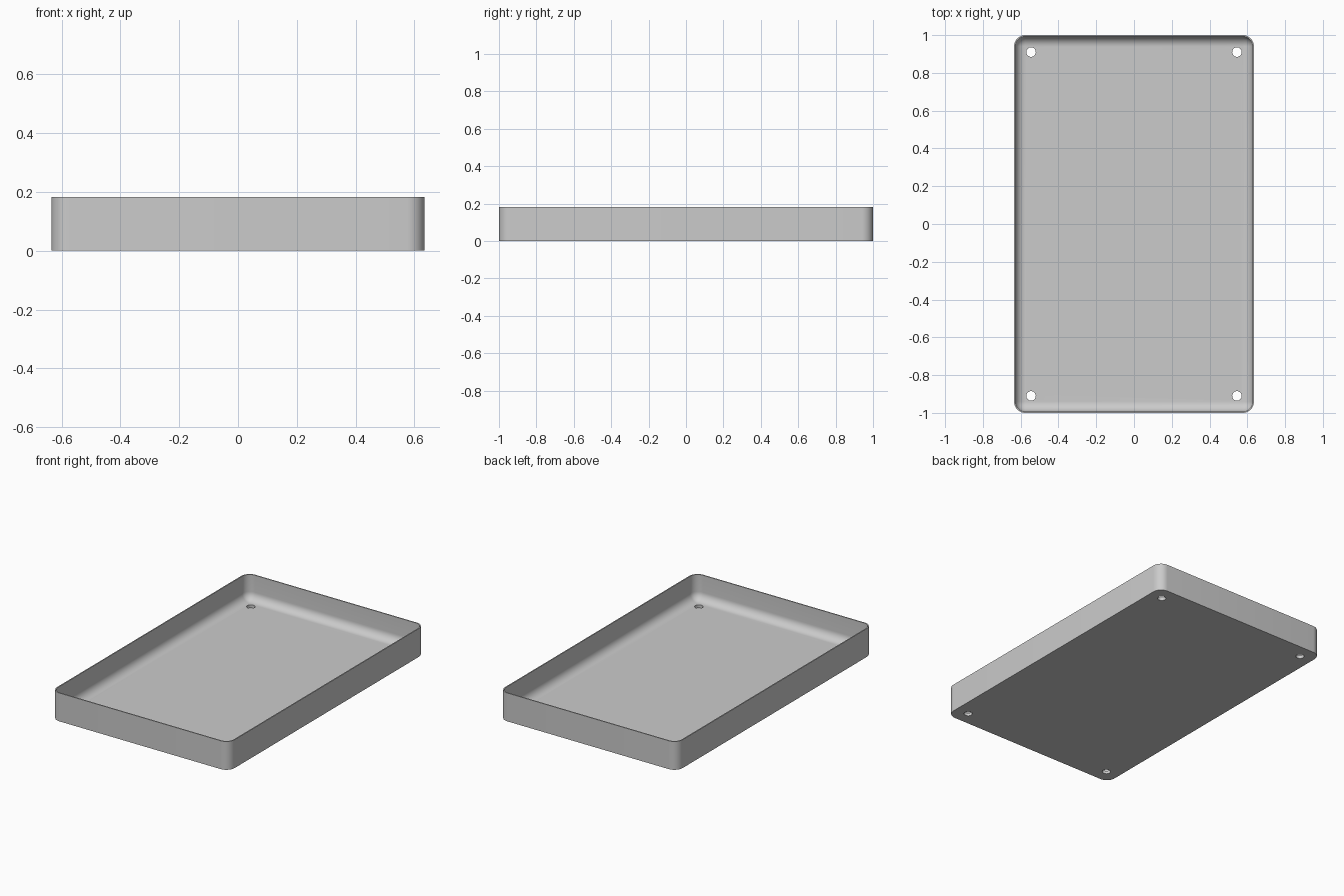
import bpy, bmesh, math

cube = bpy.data.objects.get("Cube")
if cube:
    bpy.data.objects.remove(cube, do_unlink=True)

HALF_X, HALF_Y, HEIGHT = 0.635, 1.0, 0.183
CORNER, WALL, FLOOR = 0.06, 0.007, 0.02
INNER = CORNER - WALL          # inner corner radius, also the floor fillet radius
STEPS = 10

grey = bpy.data.materials.new("plain grey")
grey.use_nodes = True
colour = (0.6, 0.6, 0.6, 1)
grey.diffuse_color = colour
grey.node_tree.nodes["Principled BSDF"].inputs["Base Color"].default_value = colour


def ring(bm, inset, z):
    """Rounded rectangle of vertices, inset from the outer wall."""
    r = max(CORNER - inset, 0.0)
    verts = []
    for q, (sx, sy) in enumerate([(1, 1), (-1, 1), (-1, -1), (1, -1)]):
        for i in range(STEPS + 1):
            a = math.pi / 2 * (q + i / STEPS)
            verts.append(bm.verts.new((sx * (HALF_X - CORNER) + r * math.cos(a),
                                       sy * (HALF_Y - CORNER) + r * math.sin(a), z)))
    return verts


# Tray: outer wall, rim, inner wall, then a rounded fillet down to the floor
bm = bmesh.new()
levels = [(0, 0), (0, HEIGHT), (WALL, HEIGHT)]
for i in range(STEPS + 1):
    t = math.pi / 2 * i / STEPS
    levels.append((WALL + INNER * (1 - math.cos(t)), FLOOR + INNER * (1 - math.sin(t))))
rings = [ring(bm, inset, z) for inset, z in levels]
for low, high in zip(rings, rings[1:]):
    for i in range(len(low)):
        j = (i + 1) % len(low)
        bm.faces.new((low[i], low[j], high[j], high[i]))
bm.faces.new(rings[0][::-1])
bm.faces.new(rings[-1])
bmesh.ops.remove_doubles(bm, verts=bm.verts, dist=1e-5)
bmesh.ops.recalc_face_normals(bm, faces=bm.faces)
mesh = bpy.data.meshes.new("tray")
bm.to_mesh(mesh)
bm.free()
mesh.materials.append(grey)
tray = bpy.data.objects.new("tray", mesh)
bpy.context.collection.objects.link(tray)

# Screw holes through the floor near each corner
for sx in (-1, 1):
    for sy in (-1, 1):
        bpy.ops.mesh.primitive_cylinder_add(vertices=32, radius=0.025, depth=0.2,
                                            location=(sx * 0.545, sy * 0.91, 0.02))
        cutter = bpy.context.object
        cutter.name = "hole_cutter"
        cutter.data.materials.append(grey)
        cut = tray.modifiers.new("screw hole", 'BOOLEAN')
        cut.operation, cut.solver, cut.object = 'DIFFERENCE', 'EXACT', cutter
        bpy.context.view_layer.objects.active = tray
        bpy.ops.object.modifier_apply(modifier=cut.name)
        bpy.data.objects.remove(cutter, do_unlink=True)

bpy.ops.object.select_all(action='DESELECT')
tray.select_set(True)
bpy.context.view_layer.objects.active = tray
bpy.ops.object.shade_smooth_by_angle(angle=math.radians(30))
